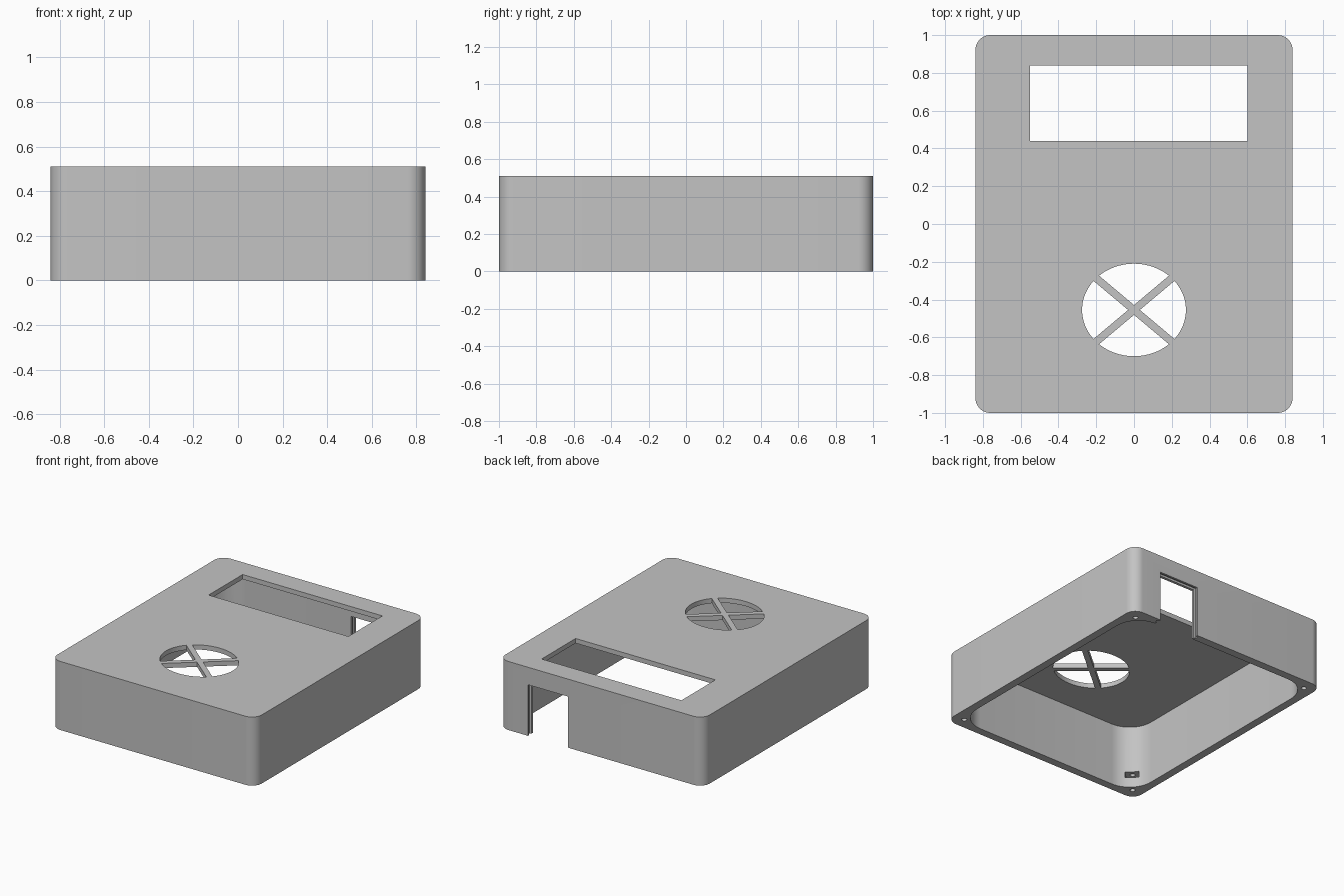
import bpy, bmesh, math
from math import pi, cos, sin

if "Cube" in bpy.data.objects:
    bpy.data.objects.remove(bpy.data.objects["Cube"], do_unlink=True)

HX, HY, H = 0.84, 1.0, 0.51      # half width, half depth, height
WALL, LID = 0.06, 0.035

grey = bpy.data.materials.new("plain grey")
grey.use_nodes = True
grey.diffuse_color = (0.55, 0.55, 0.55, 1)
grey.node_tree.nodes["Principled BSDF"].inputs["Base Color"].default_value = grey.diffuse_color


def prism(name, outline, z0, z1):
    """Extrude a flat outline between two heights."""
    bm = bmesh.new()
    face = bm.faces.new([bm.verts.new((x, y, z0)) for x, y in outline])
    new = bmesh.ops.extrude_face_region(bm, geom=[face])["geom"]
    bmesh.ops.translate(bm, vec=(0, 0, z1 - z0),
                        verts=[v for v in new if isinstance(v, bmesh.types.BMVert)])
    bmesh.ops.recalc_face_normals(bm, faces=bm.faces)
    mesh = bpy.data.meshes.new(name)
    bm.to_mesh(mesh)
    bm.free()
    mesh.materials.append(grey)
    obj = bpy.data.objects.new(name, mesh)
    bpy.context.collection.objects.link(obj)
    return obj


def rounded(hx, hy, r, steps=12):
    pts = []
    for q, (sx, sy) in enumerate([(1, 1), (-1, 1), (-1, -1), (1, -1)]):
        for i in range(steps + 1):
            a = (q + i / steps) * pi / 2
            pts.append((sx * (hx - r) + r * cos(a), sy * (hy - r) + r * sin(a)))
    return pts


def rect(x0, x1, y0, y1):
    return [(x0, y0), (x1, y0), (x1, y1), (x0, y1)]


def turned(pts, angle, cx, cy):
    c, s = cos(angle), sin(angle)
    return [(cx + x * c - y * s, cy + x * s + y * c) for x, y in pts]


def ellipse(cx, cy, rx, ry, n):
    return [(cx + rx * cos(2 * pi * i / n), cy + ry * sin(2 * pi * i / n)) for i in range(n)]


def cut(target, cutter):
    """Subtract the cutter and discard it."""
    cutter.hide_render = True
    mod = target.modifiers.new("cut", 'BOOLEAN')
    mod.operation, mod.solver, mod.object = 'DIFFERENCE', 'EXACT', cutter
    bpy.context.view_layer.objects.active = target
    bpy.ops.object.modifier_apply(modifier=mod.name)
    bpy.data.objects.remove(cutter, do_unlink=True)


# Outer shell, hollow and open underneath
case = prism("case_shell", rounded(HX, HY, 0.08), 0, H)
cut(case, prism("cavity", rounded(HX - WALL, HY - WALL, 0.19), -0.1, H - LID))

# Display window in the lid
cut(case, prism("window", rect(-0.55, 0.60, 0.44, 0.84), 0.42, 0.6))

# Oval vent, keeping two crossed bars
vent = prism("vent", ellipse(0, -0.455, 0.275, 0.245, 64), 0.42, 0.6)
for side in (-1, 1):
    bar = turned(rect(-0.4, 0.4, -0.02, 0.02), side * math.radians(40), 0, -0.455)
    cut(vent, prism("bar", bar, 0.4, 0.62))
cut(case, vent)

# Port in the back wall with a groove for a sliding plate
cut(case, prism("port", rect(0.27, 0.60, 0.9, 1.1), -0.1, 0.38))
cut(case, prism("groove", rect(0.255, 0.615, 0.96, 0.985), -0.1, 0.395))

# Screw holes and nut slots in the thick corners
for sx in (-1, 1):
    for sy in (-1, 1):
        x, y = sx * 0.755, sy * 0.915
        cut(case, prism("screw_hole", ellipse(x, y, 0.018, 0.018, 20), -0.1, 0.18))
        inward = math.atan2(-sy, -sx)
        cut(case, prism("nut_slot", turned(rect(-0.04, 0.2, -0.048, 0.048), inward, x, y), 0.075, 0.12))

# Smooth the rounded corners, keep the edges crisp
bpy.ops.object.select_all(action='DESELECT')
case.select_set(True)
bpy.context.view_layer.objects.active = case
bpy.ops.object.shade_smooth_by_angle(angle=math.radians(30))
